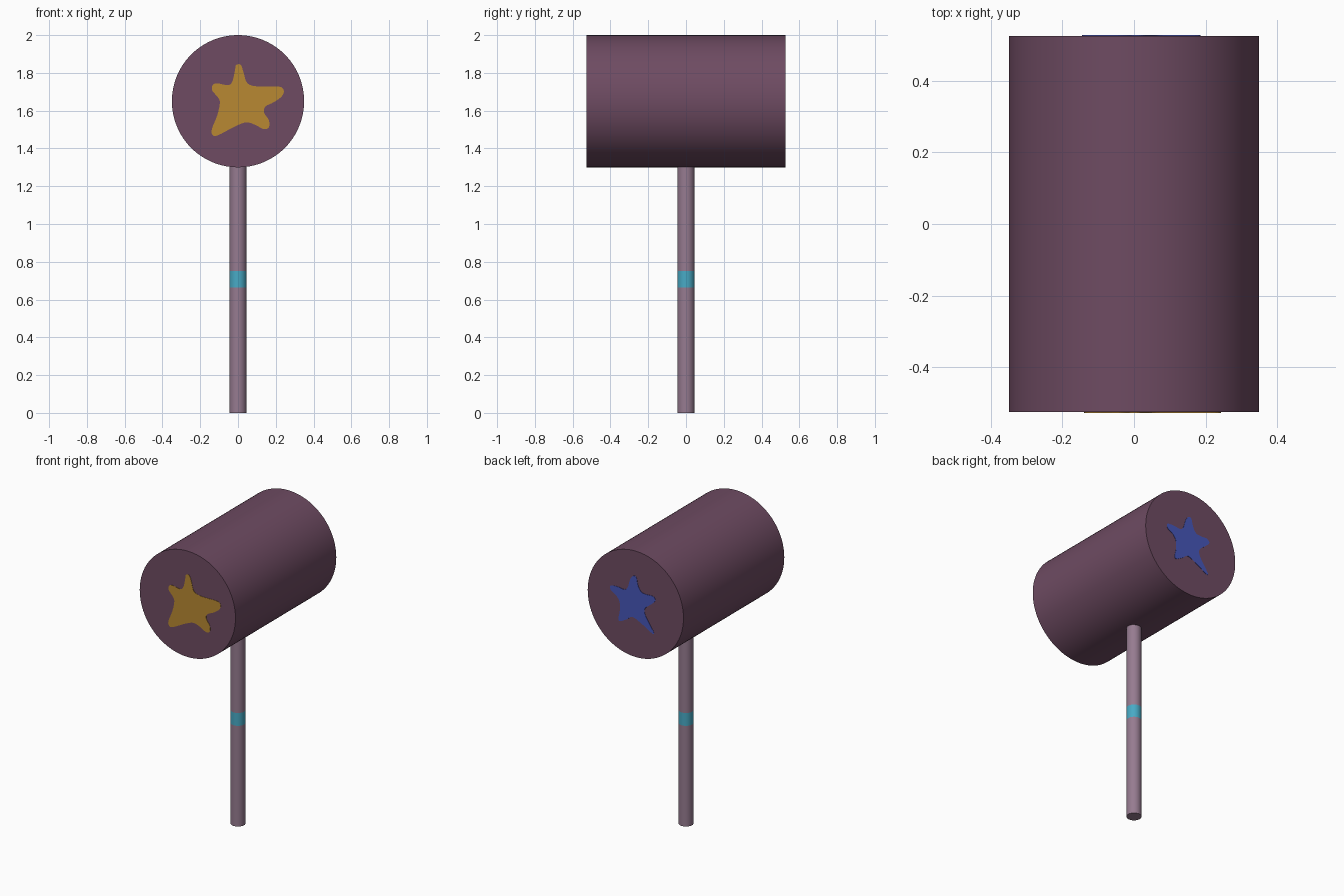
import bpy, bmesh, math
from mathutils import Vector, Matrix

if "Cube" in bpy.data.objects:
    bpy.data.objects.remove(bpy.data.objects["Cube"])


def material(name, srgb):
    lin = [(c / 255 / 12.92) if c < 11 else ((c / 255 + 0.055) / 1.055) ** 2.4 for c in srgb]
    m = bpy.data.materials.new(name)
    m.diffuse_color = (*lin, 1)
    m.use_nodes = True
    m.node_tree.nodes["Principled BSDF"].inputs["Base Color"].default_value = m.diffuse_color
    return m


plum = material("plum", (110, 75, 98))
mauve = material("mauve", (150, 123, 144))
teal = material("teal", (72, 170, 197))
gold = material("gold", (184, 137, 50))
blue = material("blue", (71, 86, 185))


def finish(bm, name, mats, smooth=False):
    bmesh.ops.recalc_face_normals(bm, faces=bm.faces)
    me = bpy.data.meshes.new(name)
    bm.to_mesh(me)
    bm.free()
    for m in mats:
        me.materials.append(m)
    ob = bpy.data.objects.new(name, me)
    bpy.context.collection.objects.link(ob)
    if smooth:
        bpy.ops.object.select_all(action='DESELECT')
        ob.select_set(True)
        bpy.context.view_layer.objects.active = ob
        bpy.ops.object.shade_smooth_by_angle(angle=math.radians(30))
    return ob


def cylinder(bm, radius, depth, matrix, segments):
    bmesh.ops.create_cone(bm, cap_ends=True, segments=segments, radius1=radius,
                          radius2=radius, depth=depth, matrix=matrix)


# Head: a cylinder lying along y
HALF, MID = 0.526, 1.65
bm = bmesh.new()
cylinder(bm, 0.35, 2 * HALF, Matrix.Translation((0, 0, MID)) @ Matrix.Rotation(math.pi / 2, 4, 'X'), 96)
finish(bm, "mallet_head", [plum], True)

# Handle: one rod, cut at two heights so that the band can be coloured
BAND = (0.665, 0.75)
bm = bmesh.new()
cylinder(bm, 0.045, 1.35, Matrix.Translation((0, 0, 0.675)), 40)
for z in BAND:
    bmesh.ops.bisect_plane(bm, geom=bm.verts[:] + bm.edges[:] + bm.faces[:],
                           plane_co=(0, 0, z), plane_no=(0, 0, 1))
for f in bm.faces:
    f.material_index = int(BAND[0] < f.calc_center_median().z < BAND[1])
finish(bm, "handle", [mauve, teal], True)


def smooth_loop(points, steps=4):
    """Closed Catmull-Rom curve through the points."""
    p = [Vector(q) for q in points]
    n, out = len(p), []
    for i in range(n):
        a, b, c, d = (p[(i + k) % n] for k in (-1, 0, 1, 2))
        for s in range(steps):
            t = s / steps
            out.append(0.5 * (2 * b + (c - a) * t + (2 * a - 5 * b + 4 * c - d) * t ** 2
                              + (3 * b - a - 3 * c + d) * t ** 3))
    return out


def star_plate(name, outline, side, mat):
    """Thin plate on a head end; outline is as seen facing that end."""
    bm = bmesh.new()
    verts = [bm.verts.new((-side * q.x, side * (HALF - 0.001), q.y)) for q in smooth_loop(outline)]
    face = bm.faces.new(verts)
    new = bmesh.ops.extrude_face_region(bm, geom=[face])["geom"]
    bmesh.ops.translate(bm, vec=(0, side * 0.003, 0),
                        verts=[v for v in new if isinstance(v, bmesh.types.BMVert)])
    finish(bm, name, [mat])


# Hand-painted stars on the two ends
front_outline = [
    (-.01, 1.842), (.015, 1.842), (.03, 1.80), (.05, 1.745), (.105, 1.728), (.215, 1.728),
    (.242, 1.708), (.232, 1.676), (.19, 1.645), (.145, 1.622), (.138, 1.59), (.163, 1.55),
    (.163, 1.512), (.135, 1.502), (.095, 1.523), (.045, 1.538), (-.015, 1.517), (-.11, 1.468),
    (-.137, 1.475), (-.137, 1.507), (-.11, 1.575), (-.096, 1.64), (-.106, 1.67), (-.137, 1.708),
    (-.132, 1.738), (-.105, 1.744), (-.05, 1.735), (-.028, 1.76), (-.016, 1.815)]
back_outline = [
    (-.02, 1.83), (.005, 1.83), (.02, 1.775), (.045, 1.74), (.085, 1.735), (.13, 1.735),
    (.145, 1.71), (.11, 1.675), (.07, 1.64), (.07, 1.60), (.10, 1.55), (.135, 1.497),
    (.12, 1.49), (.05, 1.53), (-.02, 1.56), (-.06, 1.535), (-.11, 1.508), (-.125, 1.52),
    (-.115, 1.57), (-.115, 1.63), (-.14, 1.67), (-.18, 1.695), (-.18, 1.725), (-.13, 1.73),
    (-.08, 1.725), (-.055, 1.75), (-.04, 1.80)]
star_plate("front_star", front_outline, -1, gold)
star_plate("back_star", back_outline, 1, blue)
